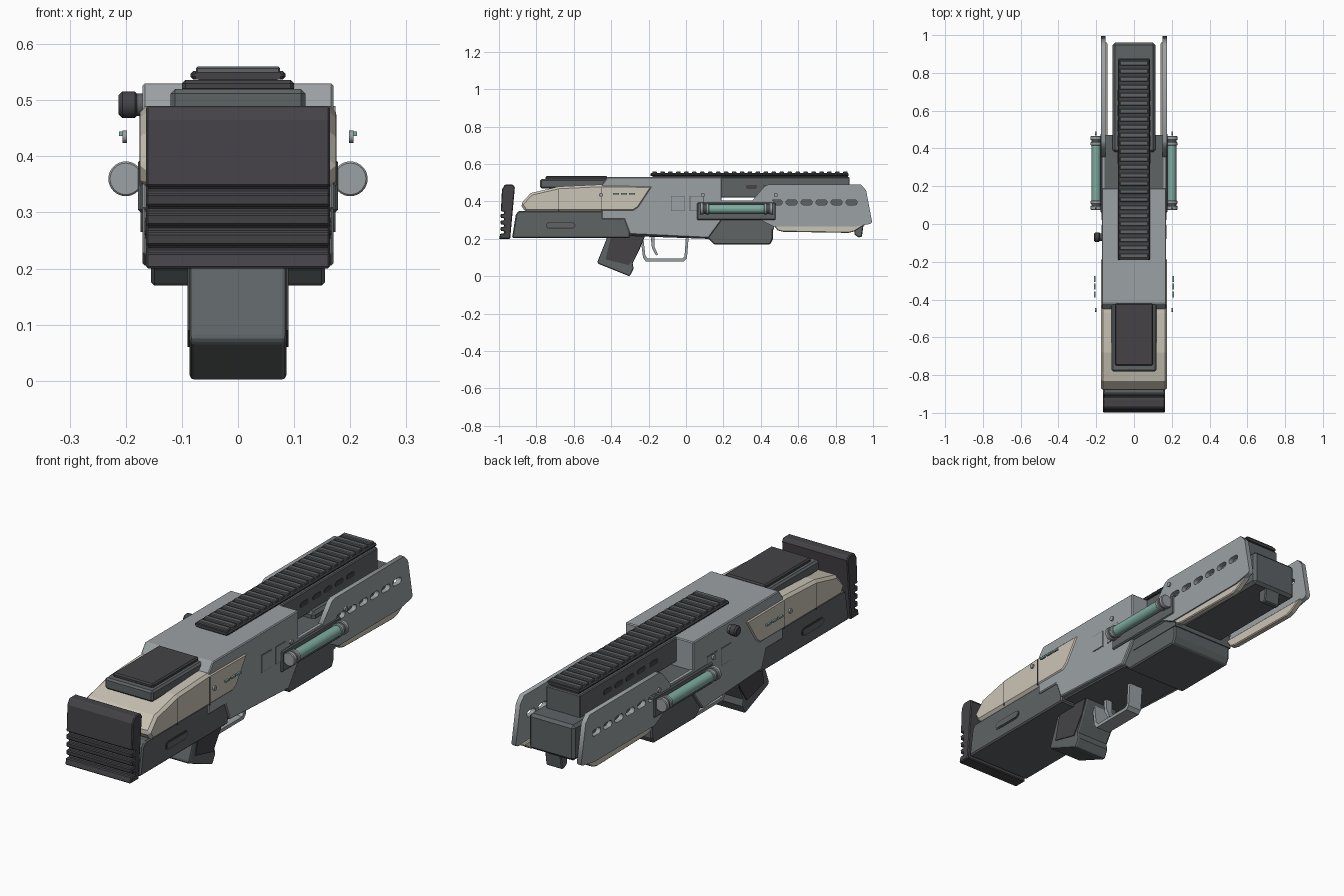
import bpy, bmesh, math
from mathutils import Matrix

cube = bpy.data.objects.get("Cube")
if cube:
    bpy.data.objects.remove(cube)


def material(name, r, g, b):
    m = bpy.data.materials.new(name)
    m.use_nodes = True
    m.diffuse_color = (r, g, b, 1)
    m.node_tree.nodes["Principled BSDF"].inputs["Base Color"].default_value = (r, g, b, 1)
    return m


LIGHT = material("light grey", .33, .355, .37)
DARK = material("dark grey", .112, .125, .13)
CHAR = material("charcoal", .058, .055, .062)
CREAM = material("cream", .60, .555, .47)
GREEN = material("pale green", .21, .41, .345)


def finish(name, mesh, mat, bevel=0, segments=1):
    ob = bpy.data.objects.new(name, mesh)
    bpy.context.collection.objects.link(ob)
    mesh.materials.append(mat)
    if bevel:
        mod = ob.modifiers.new("bevel", 'BEVEL')
        mod.width, mod.segments = bevel, segments
        mod.limit_method = 'ANGLE'
        mod.angle_limit = math.radians(40)
    return ob


def prism(name, profile, x0, x1, mat, bevel=0, segments=1):
    """Extrude a (y, z) profile between two x positions."""
    bm = bmesh.new()
    face = bm.faces.new([bm.verts.new((x0, y, z)) for y, z in profile])
    ext = bmesh.ops.extrude_face_region(bm, geom=[face])["geom"]
    verts = [v for v in ext if isinstance(v, bmesh.types.BMVert)]
    bmesh.ops.translate(bm, verts=verts, vec=(x1 - x0, 0, 0))
    bmesh.ops.recalc_face_normals(bm, faces=bm.faces)
    mesh = bpy.data.meshes.new(name)
    bm.to_mesh(mesh)
    bm.free()
    return finish(name, mesh, mat, bevel, segments)


def box(name, x, y, z, mat, bevel=0, segments=1):
    prof = [(y[0], z[0]), (y[1], z[0]), (y[1], z[1]), (y[0], z[1])]
    return prism(name, prof, x[0], x[1], mat, bevel, segments)


def rod(name, centre, radius, length, axis, mat, bevel=0, sides=32):
    bm = bmesh.new()
    turn = Matrix.Rotation(math.pi / 2, 4, 'X' if axis == 'Y' else 'Y')
    bmesh.ops.create_cone(bm, cap_ends=True, segments=sides, radius1=radius, radius2=radius,
                          depth=length, matrix=Matrix.Translation(centre) @ turn)
    for f in bm.faces:
        f.smooth = len(f.verts) == 4
    for e in bm.edges:
        e.smooth = all(f.smooth for f in e.link_faces)
    mesh = bpy.data.meshes.new(name)
    bm.to_mesh(mesh)
    bm.free()
    return finish(name, mesh, mat, bevel)


def slot(y, z, length, height, steps=5):
    """Rounded slot outline in (y, z)."""
    r, pts = height / 2, []
    for side in (1, -1):
        for i in range(steps + 1):
            a = -math.pi / 2 + math.pi * i / steps
            pts.append((y + side * (length / 2 - r + r * math.cos(a)), z + side * r * math.sin(a)))
    return pts


def pierced_plate(name, outline, holes, x, thick, mat):
    """Flat plate in the y-z plane with open holes."""
    cu = bpy.data.curves.new(name, 'CURVE')
    cu.dimensions, cu.fill_mode, cu.extrude = '2D', 'BOTH', thick / 2
    for pts in [outline] + holes:
        sp = cu.splines.new('POLY')
        sp.points.add(len(pts) - 1)
        for p, (u, v) in zip(sp.points, pts):
            p.co = (u, v, 0, 1)
        sp.use_cyclic_u = True
    tmp = bpy.data.objects.new(name + "_outline", cu)
    bpy.context.collection.objects.link(tmp)
    dg = bpy.context.evaluated_depsgraph_get()
    mesh = bpy.data.meshes.new_from_object(tmp.evaluated_get(dg))
    bpy.data.objects.remove(tmp)
    mesh.transform(Matrix(((0, 0, 1, x), (1, 0, 0, 0), (0, 1, 0, 0), (0, 0, 0, 1))))
    mesh.materials.clear()
    return finish(name, mesh, mat)


# Butt pad with grooves across its lower rear face
pad = [(-.94, .2), (-.915, .475), (-.925, .49), (-.968, .49), (-.984, .465)]
for z in (.34, .305, .27, .235):
    pad += [(-.99, z + .006), (-.972, z + .006), (-.972, z - .006), (-.992, z - .006)]
pad += [(-1, .2)]
prism("butt_pad", pad, -.164, .164, CHAR, .004)

# Stock and cream cheek shell
prism("lower_stock", [(-.93, .205), (-.30, .205), (-.30, .35), (-.895, .35), (-.91, .33)],
      -.163, .163, DARK, .006)
prism("cheek_shell", [(-.885, .385), (-.86, .345), (-.28, .345), (-.25, .365), (-.17, .487),
                      (-.47, .49), (-.68, .48), (-.83, .445)], -.175, .175, CREAM, .012)
box("cheek_rest_base", (-.12, .12), (-.78, -.41), (.47, .52), DARK, .008)
box("cheek_rest_pad", (-.1, .1), (-.75, -.42), (.515, .536), CHAR, .006)

# Receiver and lower body
prism("receiver", [(-.45, .305), (-.33, .305), (-.30, .225), (.12, .205), (.19, .3), (.19, .53),
                   (-.42, .53), (-.45, .49)], -.17, .17, LIGHT, .004)
box("forward_core", (-.158, .158), (.18, .47), (.25, .402), DARK)
prism("magazine_housing", [(-.3, .215), (.12, .2), (.15, .17), (.45, .17), (.465, .2), (.465, .31),
                           (-.3, .31)], -.155, .155, DARK, .006)

# Upper barrel block, muzzle and foot
box("rail_block", (-.085, .085), (.18, .875), (.42, .53), DARK, .004)
box("muzzle_block", (-.113, .113), (.38, .96), (.27, .43), DARK, .012)
prism("muzzle_foot", [(.9, .28), (.9, .225), (.92, .208), (.94, .21), (.95, .28)], -.04, .04, DARK, .004)

# Top rail with cross slats
box("rail_base", (-.07, .07), (-.18, .865), (.52, .542), CHAR)
for s in (-1, 1):
    rail_edge = box("rail_edge", (s * .07, s * .085), (-.19, .87), (.537, .552), CHAR, .005)
box("rail_bed", (-.076, .076), (-.19, .87), (.537, .55), CHAR)
for i in range(25):
    y = -.18 + i * .0425
    box("rail_slat", (-.075, .075), (y, y + .024), (.545, .56), DARK, .003)

# Grip
prism("grip", [(-.43, .25), (-.425, .2), (-.475, .075), (-.465, .065), (-.31, .003), (-.3, 0), (-.28, .04),
               (-.285, .07), (-.25, .14), (-.215, .225), (-.25, .25)], -.086, .086, DARK, .008, 2)
panel = [(-.4, .215), (-.335, .29), (-.3, .225), (-.225, .215), (-.25, .145), (-.305, .06), (-.43, .09)]

# Trigger guard and trigger
prism("trigger_guard", [(-.245, .22), (-.23, .1), (-.215, .08), (-.01, .08), (.005, .095), (.015, .22),
                        (0, .22), (-.008, .105), (-.02, .095), (-.205, .095), (-.217, .11), (-.23, .22)],
      -.035, .035, LIGHT)
prism("trigger", [(-.19, .22), (-.182, .15), (-.16, .11), (-.15, .118), (-.168, .155), (-.17, .22)],
      -.015, .015, LIGHT)

# Parts repeated on both sides
guard = [(.355, .405), (.42, .482), (.44, .49), (.935, .49), (.963, .46), (.995, .29), (.985, .28),
         (.9, .265), (.47, .265), (.4, .3)]
guard_slots = [slot(.485 + i * .08, .395, .06, .028) for i in range(6)]
for s, side in ((1, "left"), (-1, "right")):
    def out(a, b):
        return (s * a, s * b)

    def plate(name, prof, a, b, mat, bevel=0):
        return prism(side + "_" + name, prof, s * a, s * b, mat, bevel)

    plate("grip_panel", panel, .08, .09, CHAR)
    plate("forward_panel", [(.18, .3), (.47, .3), (.47, .405), (.18, .405)], .155, .17, LIGHT)
    pierced_plate(side + "_handguard", guard, guard_slots, s * .163, .022, LIGHT)
    plate("handguard_trim", [(.46, .285), (.49, .245), (.52, .238), (.87, .232), (.9, .24), (.965, .28)],
          .14, .168, CREAM, .004)
    for y in (.35, .44, .52, .6, .68):
        plate("rail_block_slot", slot(y, .478, .06, .022), .083, .087, CHAR)
    plate("stock_slot_rim", slot(-.67, .272, .16, .038), .16, .165, CHAR)
    plate("stock_slot", slot(-.67, .272, .145, .025), .162, .167, DARK)

    # Seams and small raised receiver panels
    for y, top in ((-.68, .465), (-.45, .475)):
        box(side + "_seam", out(.172, .1758), (y - .002, y + .002), (.348, top), CHAR)
    for y in (-.08, .02):
        box(side + "_receiver_frame", out(.168, .1708), (y, y + .075), (.35, .43), DARK)
        box(side + "_receiver_panel", out(.168, .1725), (y + .003, y + .072), (.353, .427), LIGHT)

    # Energy tube in its bracket
    box(side + "_tube_bracket", out(.15, .178), (.06, .48), (.3, .395), DARK, .005)
    rod(side + "_tube", (s * .2, .27, .36), .024, .34, 'Y', GREEN)
    for y0 in (.085, .455):
        inner = .03 if y0 < .2 else -.03
        rod(side + "_tube_cap", (s * .2, y0, .36), .031, .02, 'Y', LIGHT, .003)
        rod(side + "_tube_collar", (s * .2, y0 + inner / 2, .36), .025, .03, 'Y', DARK)
        rod(side + "_tube_ring", (s * .2, y0 + inner, .36), .029, .018, 'Y', LIGHT, .003)

    # Indicator lights and studs
    for i in range(3):
        y = -.39 + i * .042
        box(side + "_indicator", out(.203, .212), (y, y + .032), (.436, .444), GREEN)
    for y in (-.455, .09, .48):
        rod(side + "_stud", (s * .202, y, .435), .011, .008, 'X', LIGHT, 0, 16)

# Side knob
rod("knob_stem", (-.175, -.07, .492), .02, .03, 'X', DARK)
rod("knob", (-.195, -.07, .492), .024, .036, 'X', CHAR, .007)
